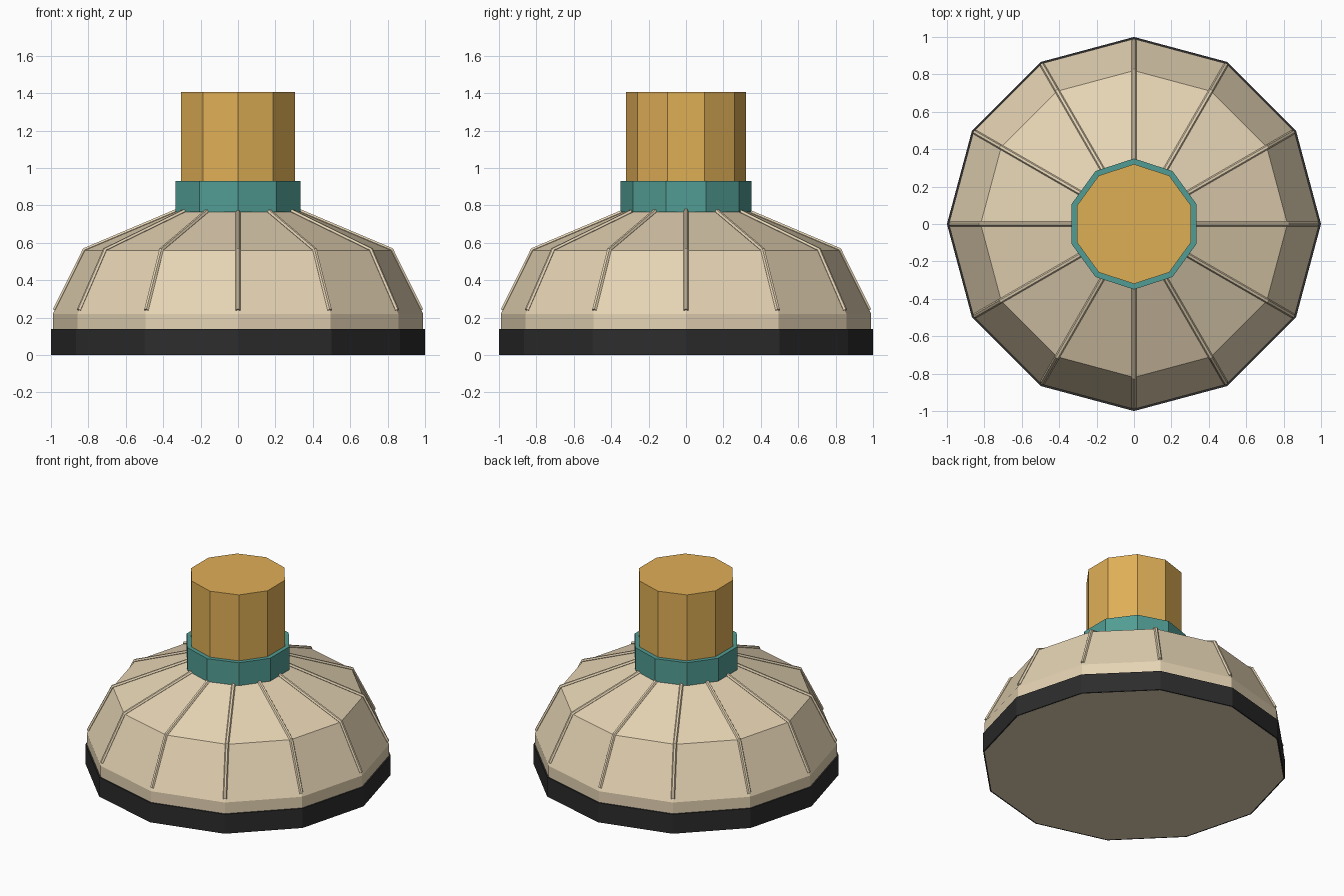
import bpy
import bmesh
import math

cube = bpy.data.objects.get("Cube")
if cube:
    bpy.data.objects.remove(cube, do_unlink=True)


def srgb(r, g, b):
    return tuple((c / 255) ** 2.2 for c in (r, g, b)) + (1,)


def material(name, colour):
    mat = bpy.data.materials.new(name)
    mat.diffuse_color = colour
    mat.use_nodes = True
    bsdf = mat.node_tree.nodes["Principled BSDF"]
    bsdf.inputs["Base Color"].default_value = colour
    bsdf.inputs["Roughness"].default_value = 0.8
    return mat


sand = material("sand", srgb(228, 210, 178))
black = material("rubber black", srgb(48, 48, 49))
teal = material("teal", srgb(82, 155, 146))
amber = material("amber", srgb(222, 173, 87))


def polar(r, z, angle):
    return (r * math.cos(angle), r * math.sin(angle), z)


def lathe(name, profile, sides, mat, closed=False):
    """Turn an (r, z) profile into a faceted solid with a corner on +y.
    Open profiles are capped; closed ones form a ring."""
    bm = bmesh.new()
    rings = []
    for r, z in profile:
        rings.append([bm.verts.new(polar(r, z, math.pi / 2 + math.tau * i / sides))
                      for i in range(sides)])
    pairs = list(zip(rings, rings[1:]))
    if closed:
        pairs.append((rings[-1], rings[0]))
    else:
        bm.faces.new(rings[0])
        bm.faces.new(rings[-1])
    for a, b in pairs:
        for i in range(sides):
            j = (i + 1) % sides
            bm.faces.new((a[i], a[j], b[j], b[i]))
    bmesh.ops.recalc_face_normals(bm, faces=bm.faces)
    mesh = bpy.data.meshes.new(name)
    bm.to_mesh(mesh)
    bm.free()
    mesh.materials.append(mat)
    obj = bpy.data.objects.new(name, mesh)
    bpy.context.collection.objects.link(obj)
    return obj


# Main body and the band around its foot
lathe("shell", [(0.99, 0), (0.99, 0.22), (0.82, 0.56), (0.31, 0.775)], 12, sand)
lathe("base_band", [(0.98, 0.001), (1, 0), (1, 0.14), (0.98, 0.14)], 12, black, closed=True)

# Neck and knob
lathe("collar", [(0.35, 0.765), (0.35, 0.93)], 10, teal)
lathe("knob", [(0.32, 0.85), (0.32, 1.405)], 10, amber)

# Raised ribs along the shell's corners
curve = bpy.data.curves.new("ribs", 'CURVE')
curve.dimensions = '3D'
curve.bevel_depth = 0.013
curve.bevel_resolution = 1
curve.use_fill_caps = True
curve.materials.append(sand)
for k in range(12):
    spline = curve.splines.new('POLY')
    path = [(0.98, 0.24), (0.82, 0.562), (0.32, 0.773)]
    spline.points.add(len(path) - 1)
    for point, (r, z) in zip(spline.points, path):
        point.co = polar(r, z, math.tau * k / 12) + (1,)
    spline.use_smooth = False
ribs = bpy.data.objects.new("ribs", curve)
bpy.context.collection.objects.link(ribs)
bpy.ops.object.select_all(action='DESELECT')
ribs.select_set(True)
bpy.context.view_layer.objects.active = ribs
bpy.ops.object.convert(target='MESH')
